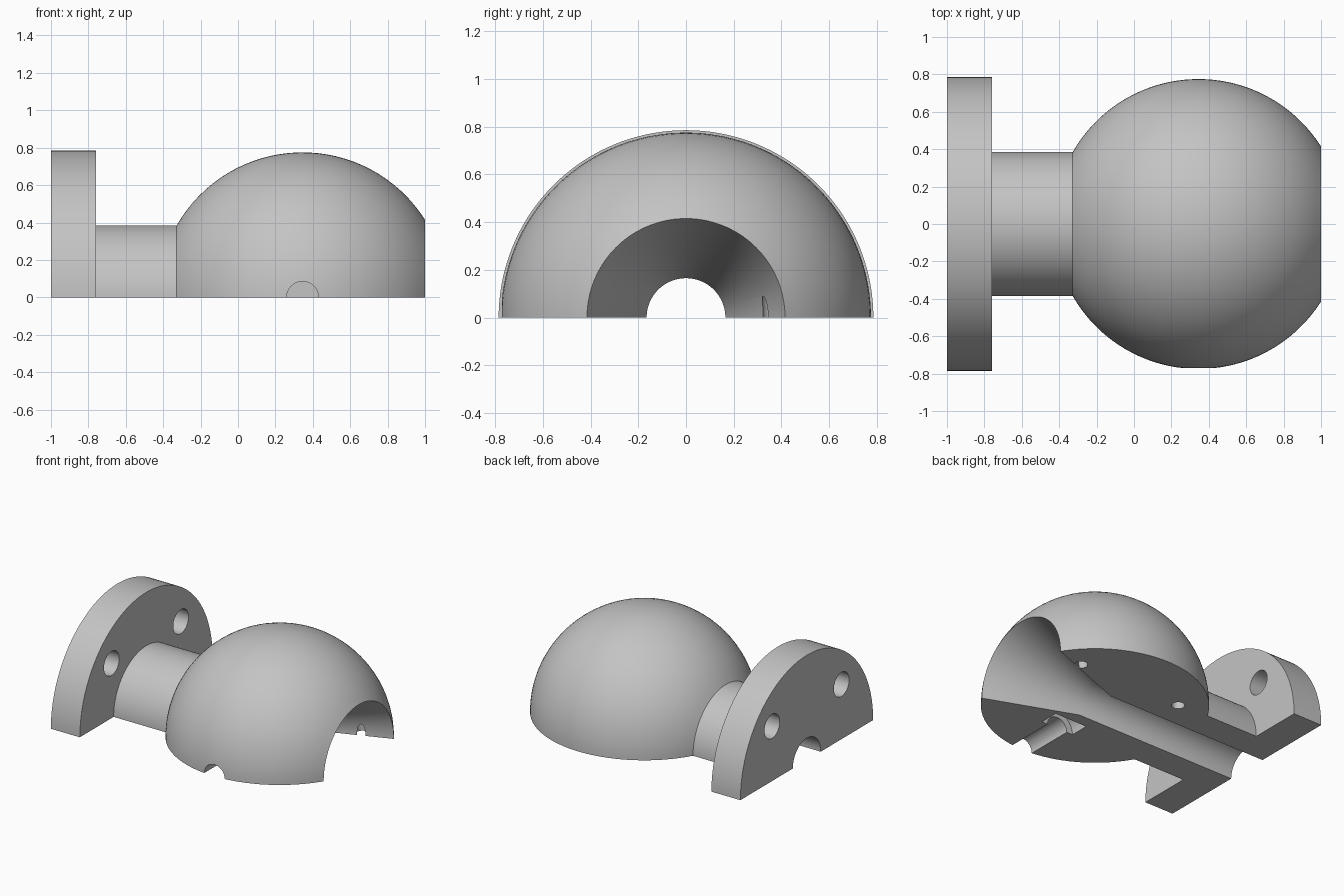
import bpy, bmesh
from math import pi, sqrt, radians, cos, sin, atan2
from mathutils import Vector, Matrix

if "Cube" in bpy.data.objects:
    bpy.data.objects.remove(bpy.data.objects["Cube"], do_unlink=True)

BALL_X, BALL_R = 0.345, 0.775
FLANGE_R, NECK_R, BORE_R, MOUTH_R = 0.785, 0.385, 0.165, 0.415
STEPS = 72

grey = bpy.data.materials.new("plain_grey")
grey.use_nodes = True
colour = (0.55, 0.55, 0.55, 1)
grey.diffuse_color = colour
grey.node_tree.nodes["Principled BSDF"].inputs["Base Color"].default_value = colour


def to_object(name, bm):
    bmesh.ops.recalc_face_normals(bm, faces=bm.faces)
    mesh = bpy.data.meshes.new(name)
    bm.to_mesh(mesh)
    bm.free()
    mesh.materials.append(grey)
    obj = bpy.data.objects.new(name, mesh)
    bpy.context.collection.objects.link(obj)
    return obj


def half_turn(name, profile):
    """Spin a closed (x, radius) outline half way round the x axis."""
    bm = bmesh.new()
    verts = [bm.verts.new((x, r, 0)) for x, r in profile]
    start = bm.faces.new(verts)
    end = bmesh.ops.duplicate(bm, geom=[start] + list(start.edges) + verts)
    end_face = [g for g in end["geom"] if isinstance(g, bmesh.types.BMFace)][0]
    bmesh.ops.rotate(bm, verts=end_face.verts, cent=(0, 0, 0),
                     matrix=Matrix.Rotation(pi, 3, 'X'))
    bmesh.ops.spin(bm, geom=list(start.edges), cent=(0, 0, 0), axis=(1, 0, 0),
                   angle=pi, steps=STEPS)
    bmesh.ops.remove_doubles(bm, verts=bm.verts, dist=0.0001)
    return to_object(name, bm)


def drill(body, a, b, radius):
    """Cut a round hole from a to b."""
    a, b = Vector(a), Vector(b)
    turn = (b - a).to_track_quat('Z', 'Y').to_matrix().to_4x4()
    bm = bmesh.new()
    bmesh.ops.create_cone(bm, cap_ends=True, segments=40, radius1=radius,
                          radius2=radius, depth=(b - a).length,
                          matrix=Matrix.Translation((a + b) / 2) @ turn)
    cutter = to_object("hole_cutter", bm)
    cutter.hide_render = True
    bpy.context.view_layer.objects.active = body
    mod = body.modifiers.new("hole", 'BOOLEAN')
    mod.operation, mod.solver, mod.object = 'DIFFERENCE', 'EXACT', cutter
    bpy.ops.object.modifier_apply(modifier=mod.name)
    bpy.data.objects.remove(cutter, do_unlink=True)


# Outline: flange, neck, ball, flared mouth, straight bore
neck_end = BALL_X - sqrt(BALL_R ** 2 - NECK_R ** 2)
first = atan2(NECK_R, neck_end - BALL_X)
last = atan2(MOUTH_R, 1 - BALL_X)
arc = [first + (last - first) * i / 32 for i in range(33)]
outline = [(-1, BORE_R), (-1, FLANGE_R), (-0.76, FLANGE_R), (-0.76, NECK_R)]
outline += [(BALL_X + BALL_R * cos(t), BALL_R * sin(t)) for t in arc[:-1]]
outline += [(1, MOUTH_R), (BALL_X, BORE_R)]
body = half_turn("ball_housing_half", outline)

# Bolt holes in the flange, dowel holes in the split face
for side in (-1, 1):
    drill(body, (-1.1, side * 0.41, 0.41), (-0.7, side * 0.41, 0.41), 0.09)
    dowel_x = BALL_X + side * 0.43
    drill(body, (dowel_x, 0.365, -0.2), (dowel_x, 0.365, 0.2), 0.045)

# Stem hole through the front and its wider inner pocket
drill(body, (BALL_X, -1, 0), (BALL_X, -0.3, 0), 0.085)
drill(body, (BALL_X, -0.4, 0), (BALL_X, -0.255, 0), 0.135)

bpy.ops.object.select_all(action='DESELECT')
body.select_set(True)
bpy.context.view_layer.objects.active = body
bpy.ops.object.shade_smooth_by_angle(angle=radians(25))
